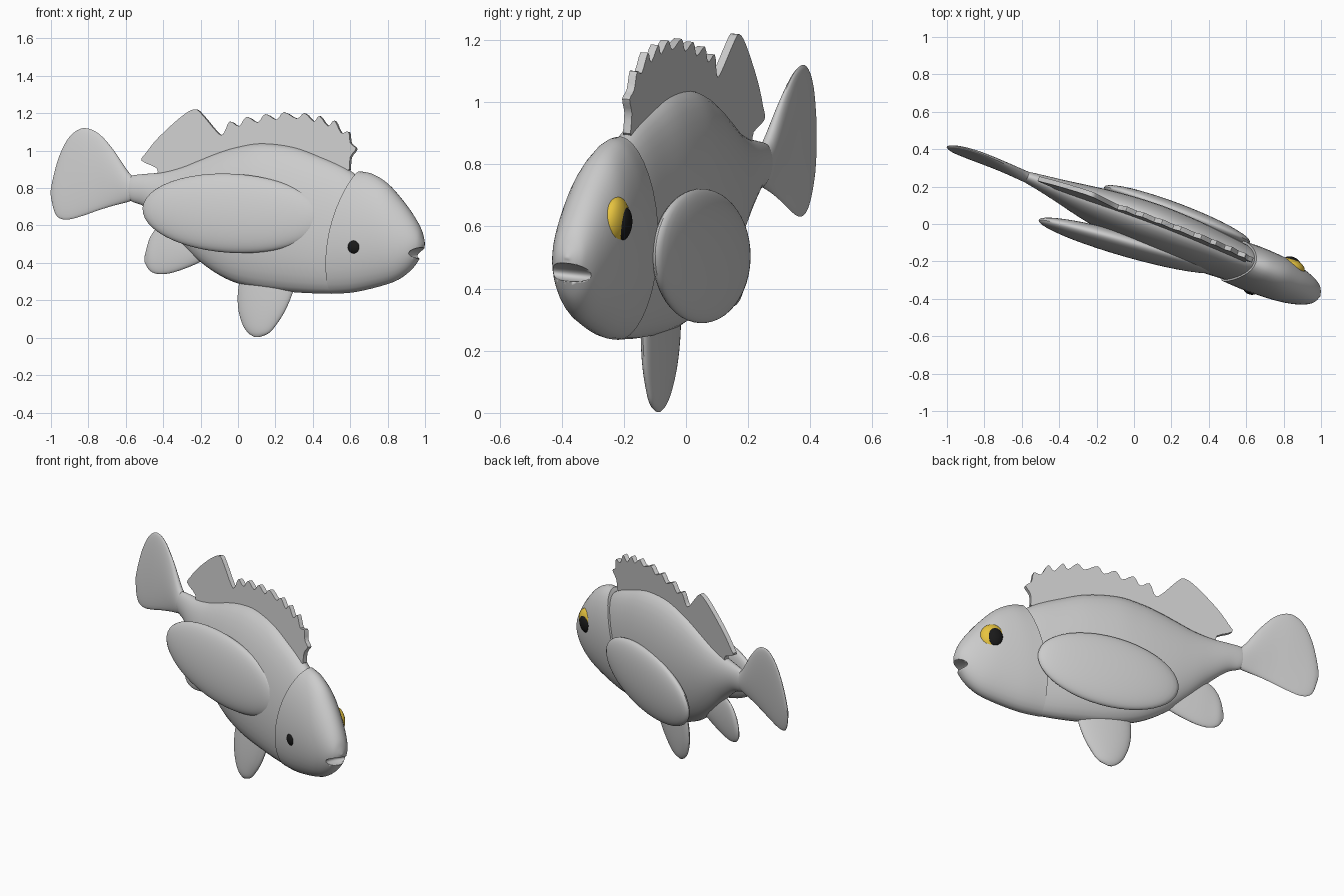
import bpy, bmesh
from math import sin, cos, pi
from mathutils import Vector, Matrix

# The fish lies in a slanted plane: x and z as seen from the front, t = offset to its side
def place(x, z, t=0.0):
    return Vector((x + 0.359 * t, 0.02 - 0.385 * x + 0.1 * (z - 0.7) + 0.933 * t, z - 0.09 * t))

def spline(rows, steps=5):
    out = []
    for i in range(len(rows) - 1):
        p0, p1, p2, p3 = (rows[max(0, min(len(rows) - 1, i + k))] for k in (-1, 0, 1, 2))
        for s in range(steps):
            u = s / steps
            out.append([0.5 * (2 * b + (c - a) * u + (2 * a - 5 * b + 4 * c - d) * u * u
                        + (3 * b - a - 3 * c + d) * u ** 3) for a, b, c, d in zip(p0, p1, p2, p3)])
    return out + [list(rows[-1])]

def finish(name, bm, color=None, angle=0.7):
    bmesh.ops.recalc_face_normals(bm, faces=bm.faces)
    me = bpy.data.meshes.new(name)
    bm.to_mesh(me)
    bm.free()
    ob = bpy.data.objects.new(name, me)
    bpy.context.collection.objects.link(ob)
    if color:
        mat = bpy.data.materials.get(color[0]) or bpy.data.materials.new(color[0])
        mat.diffuse_color = color[1]
        me.materials.append(mat)
    bpy.ops.object.select_all(action='DESELECT')
    ob.select_set(True)
    bpy.context.view_layer.objects.active = ob
    bpy.ops.object.shade_smooth_by_angle(angle=angle)
    return ob

# Loft of oval sections; each row: edge A (x, z), edge B (x, z), half thickness, bow in x
def loft(name, rows, seg=36):
    bm = bmesh.new()
    rings, mids = [], []
    for xa, za, xb, zb, t, bow in spline(rows):
        ring = []
        for k in range(seg):
            a = 2 * pi * k / seg
            w = 0.5 + 0.5 * cos(a)
            ring.append(bm.verts.new(place(xb + (xa - xb) * w + bow * sin(a) ** 2,
                                           zb + (za - zb) * w, max(t, 0.002) * sin(a))))
        rings.append(ring)
        mids.append(place((xa + xb) / 2 + bow, (za + zb) / 2))
    for r, q in zip(rings, rings[1:]):
        for k in range(seg):
            n = (k + 1) % seg
            bm.faces.new((r[k], r[n], q[n], q[k]))
    for ring, mid in ((rings[0], mids[0]), (rings[-1], mids[-1])):
        c = bm.verts.new(mid)
        for k in range(seg):
            bm.faces.new((ring[k], ring[(k + 1) % seg], c))
    return finish(name, bm)

def upright(rows):
    return [(x, top, x, bottom, t, 0) for x, top, bottom, t in rows]

# Ellipsoid from its long axis (half length vector), up radius and thickness
def ellipsoid(name, center, long, up_r, thick, color=None):
    long = Vector(long)
    d = long.normalized()
    side = d.cross(Vector((0, 0.1, 1))).normalized()
    up = side.cross(d)
    m = Matrix((long, side * thick, up * up_r)).transposed().to_4x4()
    m.translation = Vector(center)
    bm = bmesh.new()
    bmesh.ops.create_uvsphere(bm, u_segments=40, v_segments=24, radius=1, matrix=m)
    return finish(name, bm, color)

# Body
loft("body", upright([
    (-0.60, 0.83, 0.77, 0.020), (-0.57, 0.865, 0.73, 0.030), (-0.50, 0.875, 0.70, 0.042),
    (-0.40, 0.885, 0.61, 0.060), (-0.30, 0.91, 0.50, 0.080), (-0.20, 0.95, 0.405, 0.098),
    (-0.10, 0.99, 0.335, 0.112), (0.0, 1.02, 0.29, 0.122), (0.13, 1.04, 0.26, 0.128),
    (0.30, 1.02, 0.243, 0.124), (0.45, 0.965, 0.237, 0.113), (0.58, 0.905, 0.245, 0.100),
    (0.66, 0.84, 0.30, 0.080), (0.72, 0.72, 0.40, 0.030)]))

# Head with bowed gill edge and mouth notch
head = loft("head", [
    (0.65, 0.89, 0.50, 0.235, 0.117, -0.045), (0.72, 0.875, 0.62, 0.243, 0.121, -0.025),
    (0.80, 0.825, 0.76, 0.275, 0.114, 0), (0.88, 0.735, 0.85, 0.308, 0.099, 0),
    (0.94, 0.65, 0.92, 0.36, 0.078, 0), (0.975, 0.585, 0.965, 0.42, 0.054, 0),
    (0.99, 0.535, 0.985, 0.46, 0.030, 0), (0.997, 0.50, 0.993, 0.49, 0.006, 0)])
cutter = ellipsoid("mouth_cutter", place(1.01, 0.455), (0.085, -0.033, 0.012), 0.03, 0.13)
cutter.hide_render = True
mod = head.modifiers.new("mouth", 'BOOLEAN')
mod.operation = 'DIFFERENCE'
mod.object = cutter
mod.solver = 'EXACT'
bpy.context.view_layer.objects.active = head
bpy.ops.object.modifier_apply(modifier=mod.name)
bpy.data.objects.remove(cutter)

# Tail, anal and pelvic fins
loft("tail_fin", upright([
    (-0.50, 0.85, 0.77, 0.024), (-0.57, 0.868, 0.732, 0.029), (-0.67, 1.01, 0.705, 0.026),
    (-0.75, 1.095, 0.68, 0.023), (-0.83, 1.12, 0.652, 0.021), (-0.90, 1.075, 0.633, 0.018),
    (-0.95, 0.985, 0.637, 0.015), (-0.98, 0.89, 0.67, 0.011), (-1.0, 0.80, 0.75, 0.004)]))
loft("anal_fin", upright([
    (-0.15, 0.55, 0.43, 0.025), (-0.25, 0.60, 0.383, 0.028), (-0.35, 0.62, 0.348, 0.027),
    (-0.42, 0.60, 0.34, 0.023), (-0.47, 0.535, 0.357, 0.018), (-0.498, 0.44, 0.40, 0.004)]))
loft("pelvic_fin", [
    (0.02, 0.36, 0.32, 0.36, 0.030, 0), (0.0, 0.25, 0.295, 0.25, 0.032, 0),
    (0.002, 0.15, 0.255, 0.15, 0.030, 0), (0.025, 0.07, 0.205, 0.07, 0.024, 0),
    (0.055, 0.025, 0.165, 0.025, 0.016, 0), (0.09, 0.003, 0.115, 0.003, 0.004, 0)])

# Dorsal fin: scalloped outline extruded to a thin sheet
edge = [(-0.43, 0.86), (-0.43, 0.905), (-0.51, 0.945), (-0.485, 0.99), (-0.42, 1.07), (-0.30, 1.18),
        (-0.23, 1.22), (-0.19, 1.195), (-0.10, 1.09), (-0.07, 1.095), (-0.04, 1.155), (0.01, 1.13),
        (0.05, 1.18), (0.11, 1.15), (0.15, 1.195), (0.21, 1.165), (0.25, 1.205), (0.32, 1.17),
        (0.36, 1.20), (0.41, 1.155), (0.44, 1.185), (0.485, 1.13), (0.52, 1.16), (0.555, 1.095),
        (0.595, 1.10), (0.605, 1.04), (0.635, 1.01), (0.605, 0.965), (0.60, 0.90)]
edge = [tuple(p) for p in spline(edge, 3)]
edge += [(0.55, 0.86), (0.30, 0.93), (0.0, 0.93), (-0.20, 0.88)]
bm = bmesh.new()
sheets = [[bm.verts.new(place(x, z, t)) for x, z in edge] for t in (-0.013, 0.013)]
for s in sheets:
    bm.faces.new(s)
for k in range(len(edge)):
    n = (k + 1) % len(edge)
    bm.faces.new((sheets[0][k], sheets[0][n], sheets[1][n], sheets[1][k]))
finish("dorsal_fin", bm)

# Pectoral fins, set unevenly on the two sides
ellipsoid("pectoral_fin_front", (-0.03, -0.115, 0.665), (0.48, -0.137, -0.03), 0.212, 0.06)
ellipsoid("pectoral_fin_back", (0.23, 0.05, 0.505), (0.39, -0.147, 0.035), 0.215, 0.057)

# Eyes
gold = ("eye_yellow", (0.8, 0.55, 0.05, 1))
black = ("eye_black", (0.01, 0.01, 0.01, 1))
axis = Vector((0.92, -0.36, 0))
ellipsoid("eye_back", (0.842, -0.228, 0.617), axis * 0.075, 0.08, 0.042, gold)
ellipsoid("pupil_back", (0.845, -0.203, 0.61), axis * 0.046, 0.055, 0.027, black)
ellipsoid("eye_front", (0.635, -0.338, 0.479), axis * 0.047, 0.043, 0.025, gold)
ellipsoid("pupil_front", (0.623, -0.347, 0.487), axis * 0.041, 0.042, 0.03, black)
